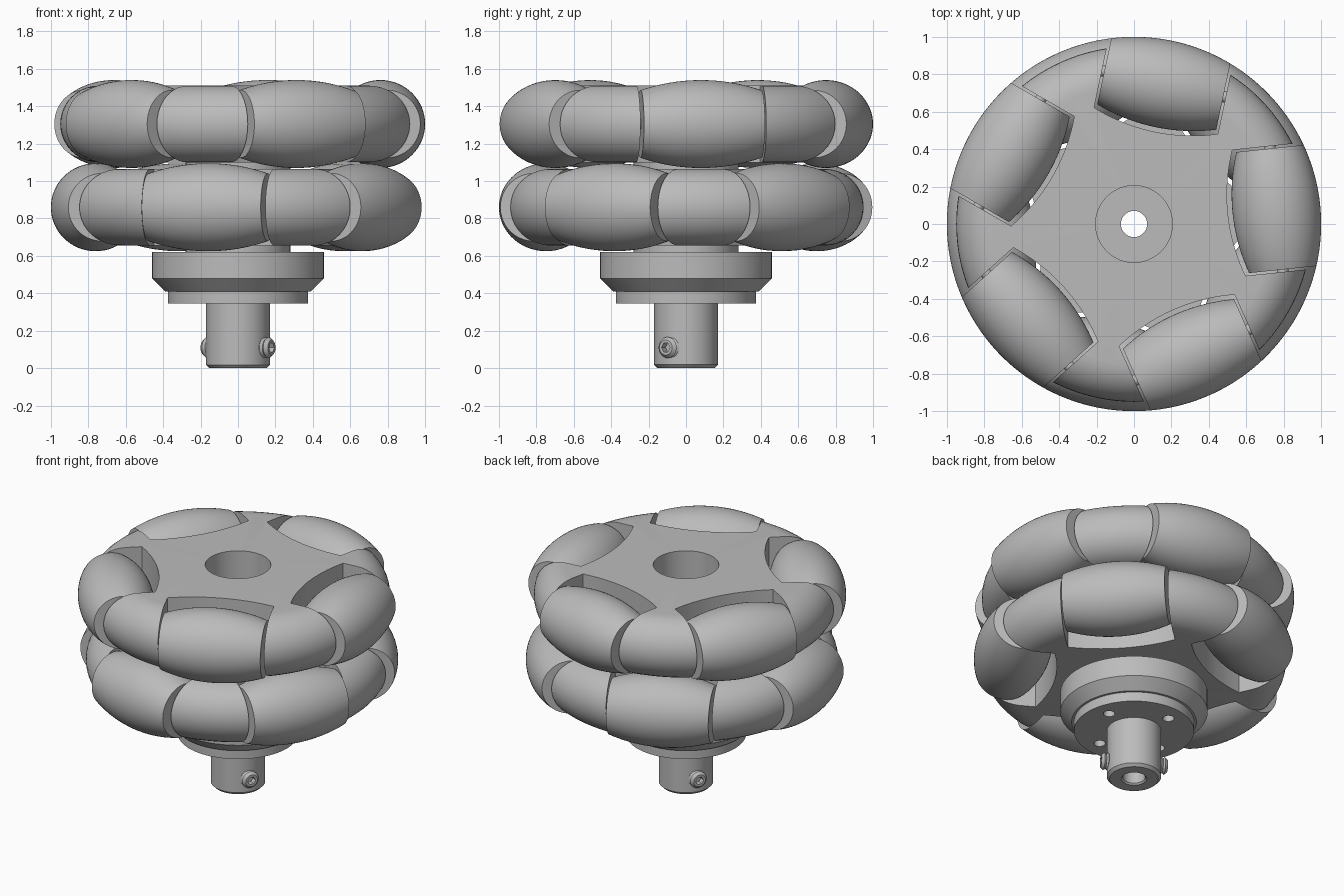
import bpy, bmesh
from math import sin, cos, pi, sqrt, radians
from mathutils import Matrix

old = bpy.data.objects.get("Cube")
if old:
    bpy.data.objects.remove(old, do_unlink=True)

grey = bpy.data.materials.new("light_grey")
grey.use_nodes = True
grey.diffuse_color = (0.5, 0.5, 0.5, 1)
grey.node_tree.nodes["Principled BSDF"].inputs["Base Color"].default_value = (0.5, 0.5, 0.5, 1)

AXIS, BULGE = 0.765, 0.235      # roller axis distance and largest radius
HALF, GAP = 0.325, 0.025        # roller half length and slot clearance


def spin(bm, profile, steps, matrix=Matrix()):
    """Turn a closed (radius, height) profile around z."""
    rings = [[bm.verts.new(matrix @ Matrix.Rotation(2 * pi * i / steps, 4, 'Z')
                           @ Matrix.Translation((r, 0, h)).translation)
              for r, h in profile] for i in range(steps)]
    n = len(profile)
    for i in range(steps):
        a, b = rings[i], rings[(i + 1) % steps]
        for j in range(n):
            k = (j + 1) % n
            bm.faces.new((a[j], b[j], b[k], a[k]))


def rod(bm, radius, depth, matrix, sides=24):
    bmesh.ops.create_cone(bm, cap_ends=True, segments=sides, radius1=radius,
                          radius2=radius, depth=depth, matrix=matrix)


def finish(bm, name):
    bmesh.ops.recalc_face_normals(bm, faces=bm.faces[:])
    mesh = bpy.data.meshes.new(name)
    bm.to_mesh(mesh)
    bm.free()
    mesh.materials.append(grey)
    obj = bpy.data.objects.new(name, mesh)
    bpy.context.collection.objects.link(obj)
    return obj


def activate(obj):
    bpy.ops.object.select_all(action='DESELECT')
    obj.select_set(True)
    bpy.context.view_layer.objects.active = obj


def cut(obj, cutter):
    cutter.hide_render = True
    mod = obj.modifiers.new("cut", 'BOOLEAN')
    mod.operation, mod.solver, mod.object = 'DIFFERENCE', 'EXACT', cutter
    activate(obj)
    bpy.ops.object.modifier_apply(modifier=mod.name)
    bpy.data.objects.remove(cutter, do_unlink=True)


def smooth(obj):
    activate(obj)
    bpy.ops.object.shade_smooth_by_angle(angle=radians(30))


def turn(angle):
    return Matrix.Rotation(angle, 4, 'Z')


def barrel(t):
    return sqrt(1 - t * t) - AXIS


# Profile shared by both wheel discs: bored centre, rounded rim, boss below
rim = [(0.745 + 0.205 * cos(a), 0.205 * sin(a))
       for a in (pi / 2 - pi * i / 20 for i in range(21))]
disc_profile = [(0.205, 0.205)] + rim + [(0.28, -0.205), (0.28, -0.24), (0.205, -0.24)]

# Barrel roller whose outer line follows the wheel's circle
spots = [HALF * (i / 10 - 1) for i in range(21)]
roller_profile = [(0.03, -HALF)] + [(barrel(t), t) for t in spots] + [(0.03, HALF)]

for tier, height, start in (("lower", 0.86, radians(42)), ("upper", 1.305, radians(6))):
    angles = [start + 2 * pi * k / 5 for k in range(5)]

    # Wheel disc with five curved slots
    bm = bmesh.new()
    spin(bm, disc_profile, 120, Matrix.Translation((0, 0, height)))
    disc = finish(bm, tier + "_wheel_disc")
    bm = bmesh.new()
    edge = HALF + 0.013
    outline = [(AXIS - barrel(t) - GAP, t) for t in (edge * (i / 10 - 1) for i in range(21))]
    outline += [(1.2, edge), (1.2, -edge)]
    for a in angles:
        base = bm.faces.new([bm.verts.new(turn(a) @ Matrix.Translation((u, t, height - 0.4)).translation)
                             for u, t in outline])
        top = bmesh.ops.extrude_face_region(bm, geom=[base])
        bmesh.ops.translate(bm, vec=(0, 0, 0.8),
                            verts=[v for v in top["geom"] if isinstance(v, bmesh.types.BMVert)])
    cut(disc, finish(bm, "slot_cutter"))
    smooth(disc)

    # Rollers on their axles
    for k, a in enumerate(angles):
        place = turn(a) @ Matrix.Translation((AXIS, 0, height)) @ Matrix.Rotation(pi / 2, 4, 'X')
        bm = bmesh.new()
        spin(bm, roller_profile, 64, place)
        smooth(finish(bm, f"{tier}_roller_{k + 1}"))
        bm = bmesh.new()
        rod(bm, 0.03, 2 * HALF + 0.1, place)
        smooth(finish(bm, f"{tier}_axle_{k + 1}"))

# Stepped hub with a bored shaft
bm = bmesh.new()
spin(bm, [(0.08, 0), (0.152, 0), (0.17, 0.018), (0.17, 0.345), (0.375, 0.345),
          (0.375, 0.41), (0.39, 0.41), (0.46, 0.48), (0.46, 0.62), (0.07, 0.62),
          (0.07, 0.01)], 96)
hub = finish(bm, "hub")

# Bolt holes under the flange
bm = bmesh.new()
for k in range(4):
    rod(bm, 0.036, 0.24, turn(radians(14) + k * pi / 2) @ Matrix.Translation((0.265, 0, 0.4)))
cut(hub, finish(bm, "bolt_hole_cutter"))
smooth(hub)

# Threaded set screws with hexagonal sockets
thread = [(0.056 if i % 2 else 0.046, 0.012 * i) for i in range(9)]
screw_profile = [(0.01, 0)] + thread + [(0.04, 0.103), (0.01, 0.103)]
for k in range(2):
    place = (turn(radians(-31) + k * pi) @ Matrix.Translation((0.107, 0, 0.11))
             @ Matrix.Rotation(pi / 2, 4, 'Y'))
    bm = bmesh.new()
    spin(bm, screw_profile, 32, place)
    screw = finish(bm, f"set_screw_{k + 1}")
    bm = bmesh.new()
    rod(bm, 0.027, 0.1, place @ Matrix.Translation((0, 0, 0.1)), 6)
    cut(screw, finish(bm, "socket_cutter"))
    smooth(screw)
